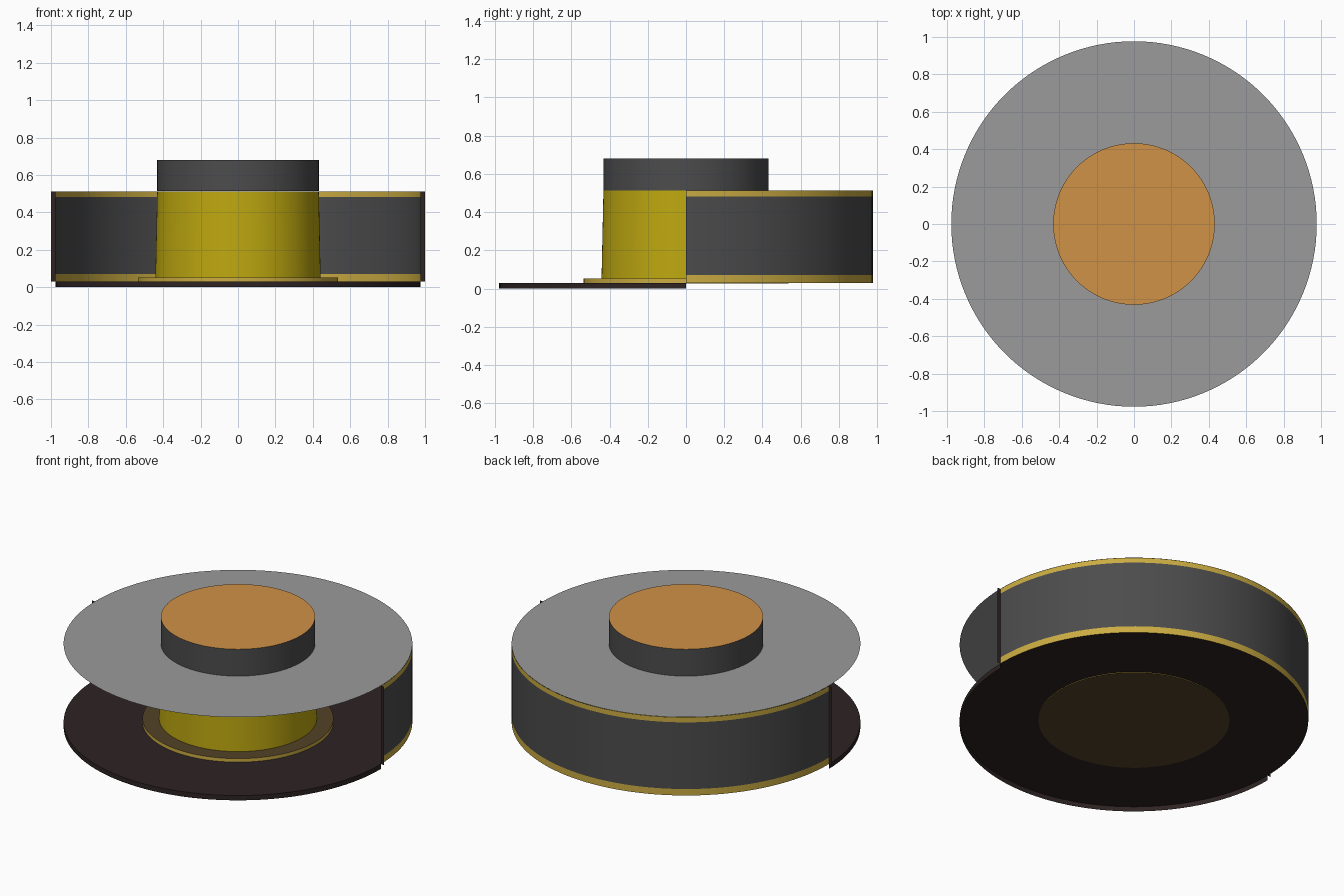
import bpy, math

if "Cube" in bpy.data.objects:
    bpy.data.objects.remove(bpy.data.objects["Cube"])

def lin(c):
    c /= 255
    return c / 12.92 if c <= 0.04045 else ((c + 0.055) / 1.055) ** 2.4

def mat(name, r, g, b):
    m = bpy.data.materials.new(name)
    m.diffuse_color = (lin(r), lin(g), lin(b), 1)
    m.use_nodes = True
    m.node_tree.nodes["Principled BSDF"].inputs["Base Color"].default_value = m.diffuse_color
    return m

GREY = mat("roof grey", 155, 155, 155)
ORANGE = mat("orange", 207, 146, 70)
DARK = mat("dark grey", 76, 76, 76)
GOLD = mat("trim gold", 203, 172, 66)
YELLOW = mat("yellow", 190, 168, 16)
BROWN = mat("dark brown", 46, 35, 35)
OLIVE = mat("dark olive", 82, 67, 39)

N = 128     # sides of a full circle
R = 0.977   # outer radius

def make(name, verts, faces, mats, idx, smooth):
    me = bpy.data.meshes.new(name)
    me.from_pydata(verts, [], faces)
    for m in mats:
        me.materials.append(m)
    for p, i, s in zip(me.polygons, idx, smooth):
        p.material_index = i
        p.use_smooth = s
    ob = bpy.data.objects.new(name, me)
    bpy.context.collection.objects.link(ob)
    return ob

def round_part(name, rings, walls, bottom=None, top=None, a0=0.0, a1=2 * math.pi):
    """Stack of (radius, z) rings; walls = one material per band, optional end caps."""
    full = a1 - a0 > 6.28
    n = N if full else N // 2
    cols = n if full else n + 1
    verts = [(r * math.cos(a0 + (a1 - a0) * i / n), r * math.sin(a0 + (a1 - a0) * i / n), z)
             for r, z in rings for i in range(cols)]
    mats = list(dict.fromkeys([m for m in walls + [bottom, top] if m]))
    faces, idx, smooth = [], [], []
    for k, m in enumerate(walls):
        for i in range(n):
            a, b, j = k * cols, (k + 1) * cols, (i + 1) % cols
            faces.append((a + i, a + j, b + j, b + i))
            idx.append(mats.index(m))
            smooth.append(True)
    last = (len(rings) - 1) * cols
    if bottom:
        faces.append(tuple(reversed(range(cols))))
        idx.append(mats.index(bottom))
        smooth.append(False)
    if top:
        faces.append(tuple(range(last, last + cols)))
        idx.append(mats.index(top))
        smooth.append(False)
    ob = make(name, verts, faces, mats, idx, smooth)
    if walls and (bottom or top):
        bpy.ops.object.select_all(action='DESELECT')
        bpy.context.view_layer.objects.active = ob
        ob.select_set(True)
        bpy.ops.object.shade_smooth_by_angle(angle=math.radians(30))
    return ob

# floor sheet and the lip hanging under its front half
round_part("floor", [(R, 0.03)], [], top=BROWN)
round_part("front_lip", [(R, 0.0), (R, 0.03)], [BROWN], a0=math.pi, a1=2 * math.pi)

# low plinth and the yellow core
round_part("plinth", [(0.535, 0.027), (0.535, 0.052)], [GOLD], bottom=OLIVE, top=OLIVE)
round_part("core", [(0.442, 0.05), (0.432, 0.512)], [YELLOW])

# curved back wall with gold bands at its foot and head
round_part("back_wall", [(R, 0.03), (R, 0.07), (R, 0.482), (R, 0.513)],
           [GOLD, DARK, GOLD], a0=0, a1=math.pi)

# flat strips on the two ends of the wall
for name, s in (("right_end_strip", 1), ("left_end_strip", -1)):
    make(name, [(s * x, 0, z) for x, z in ((R, 0.03), (1.0, 0.03), (1.0, 0.513), (R, 0.513))],
         [(0, 1, 2, 3) if s > 0 else (3, 2, 1, 0)], [BROWN], [0], [False])

# roof sheet and the raised cap
round_part("roof", [(R, 0.514)], [], top=GREY)
round_part("cap", [(0.432, 0.514), (0.432, 0.68)], [DARK], top=ORANGE)
